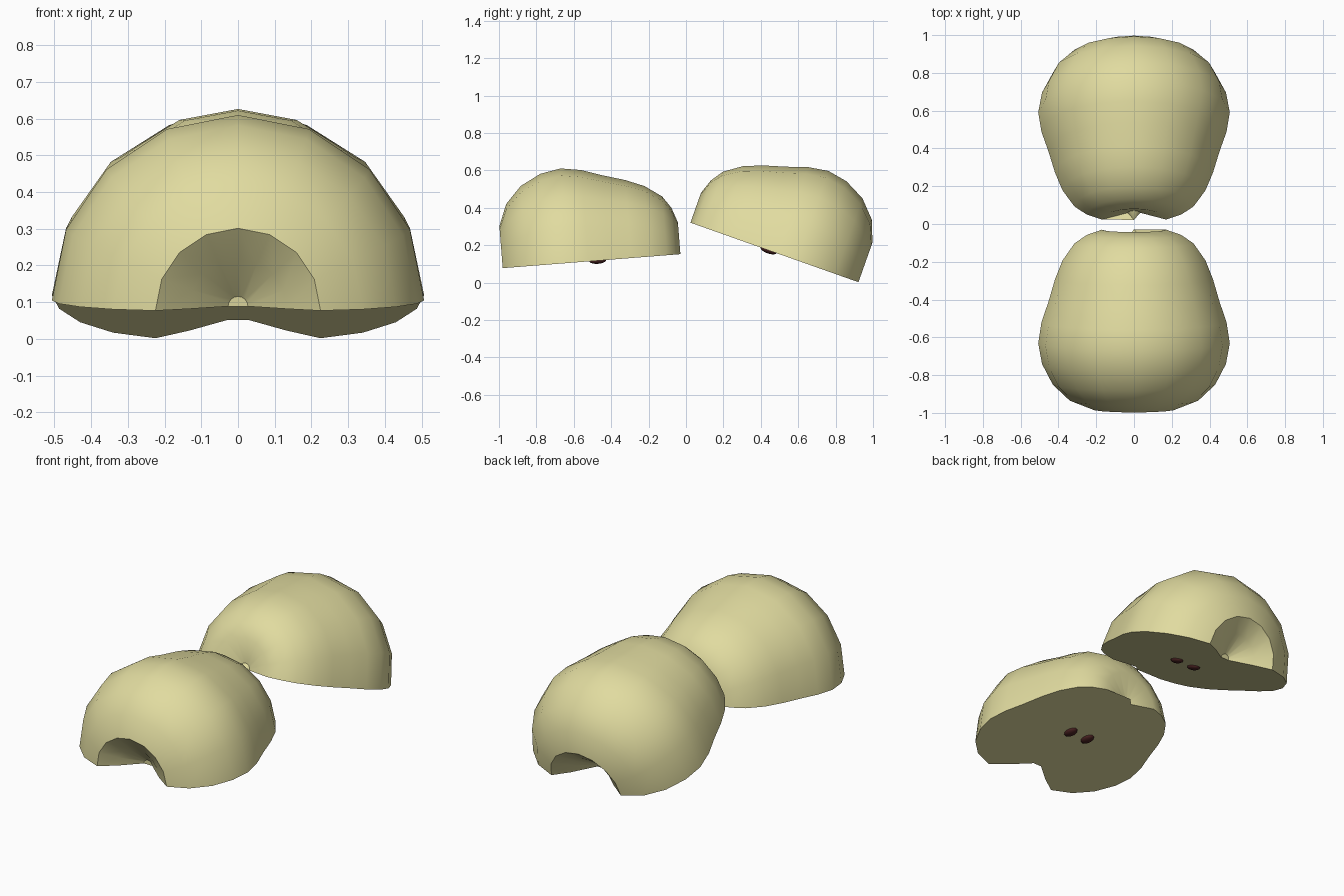
import bpy, bmesh, math
from mathutils import Matrix

if "Cube" in bpy.data.objects:
    bpy.data.objects.remove(bpy.data.objects["Cube"])


def material(name, rgb):
    m = bpy.data.materials.new(name)
    m.diffuse_color = (*rgb, 1)
    m.use_nodes = True
    m.node_tree.nodes["Principled BSDF"].inputs["Base Color"].default_value = m.diffuse_color
    return m


FLESH = material("pale_yellow", (0.75, 0.71, 0.35))
SEED = material("dark_brown_red", (0.07, 0.016, 0.016))

# Fruit profile: (radius, distance along core axis), stem pit to calyx nub
PROFILE = [(0, 0.15), (0.027, 0.15), (0.135, 0.06), (0.225, 0), (0.34, 0.045),
           (0.43, 0.13), (0.487, 0.24), (0.507, 0.35), (0.49, 0.46),
           (0.453, 0.57), (0.418, 0.69), (0.378, 0.79), (0.315, 0.88),
           (0.25, 0.925), (0.17, 0.953), (0.033, 0.915), (0, 0.955)]
SIDES = 8


def finish(bm, name, mat, matrix, angle):
    bmesh.ops.recalc_face_normals(bm, faces=bm.faces)
    mesh = bpy.data.meshes.new(name)
    bm.to_mesh(mesh)
    bm.free()
    mesh.materials.append(mat)
    ob = bpy.data.objects.new(name, mesh)
    ob.matrix_world = matrix
    bpy.context.collection.objects.link(ob)
    bpy.ops.object.select_all(action='DESELECT')
    ob.select_set(True)
    bpy.context.view_layer.objects.active = ob
    bpy.ops.object.shade_smooth_by_angle(angle=math.radians(angle))


def fruit_half(name, matrix):
    # Half revolution of the profile, closed by the flat cut face
    bm = bmesh.new()
    poles = {i: bm.verts.new((0, s, 0)) for i, (r, s) in enumerate(PROFILE) if r == 0}
    rings = []
    for k in range(SIDES + 1):
        a = math.pi * k / SIDES
        rings.append([poles[i] if r == 0 else
                      bm.verts.new((r * math.cos(a), s, r * math.sin(a)))
                      for i, (r, s) in enumerate(PROFILE)])
    for p, q in zip(rings, rings[1:]):
        for i in range(len(PROFILE) - 1):
            bm.faces.new(dict.fromkeys((p[i], p[i + 1], q[i + 1], q[i])))
    cut = bm.faces.new(rings[0] + rings[-1][-2:0:-1])
    bmesh.ops.triangulate(bm, faces=[cut])
    finish(bm, name, FLESH, matrix, 40)

    # Two seeds half sunk in the cut face
    for side, label in ((1, "right"), (-1, "left")):
        bm = bmesh.new()
        bmesh.ops.create_uvsphere(bm, u_segments=12, v_segments=8, radius=1)
        local = Matrix.Translation((0.06 * side, 0.51, 0)) @ Matrix.Diagonal((0.03, 0.045, 0.017, 1))
        bm.transform(local)
        finish(bm, f"{name}_seed_{label}", SEED, matrix, 60)


# Front half: stem pit faces forward, slightly tilted
fruit_half("front_half", Matrix.Translation((0, -0.98, 0.077))
           @ Matrix.Rotation(math.radians(4.5), 4, 'X'))
# Back half: turned round and tilted more steeply
fruit_half("back_half", Matrix.Translation((0, 0.922, 0.002))
           @ Matrix.Rotation(math.radians(-19.5), 4, 'X')
           @ Matrix.Rotation(math.pi, 4, 'Z'))
